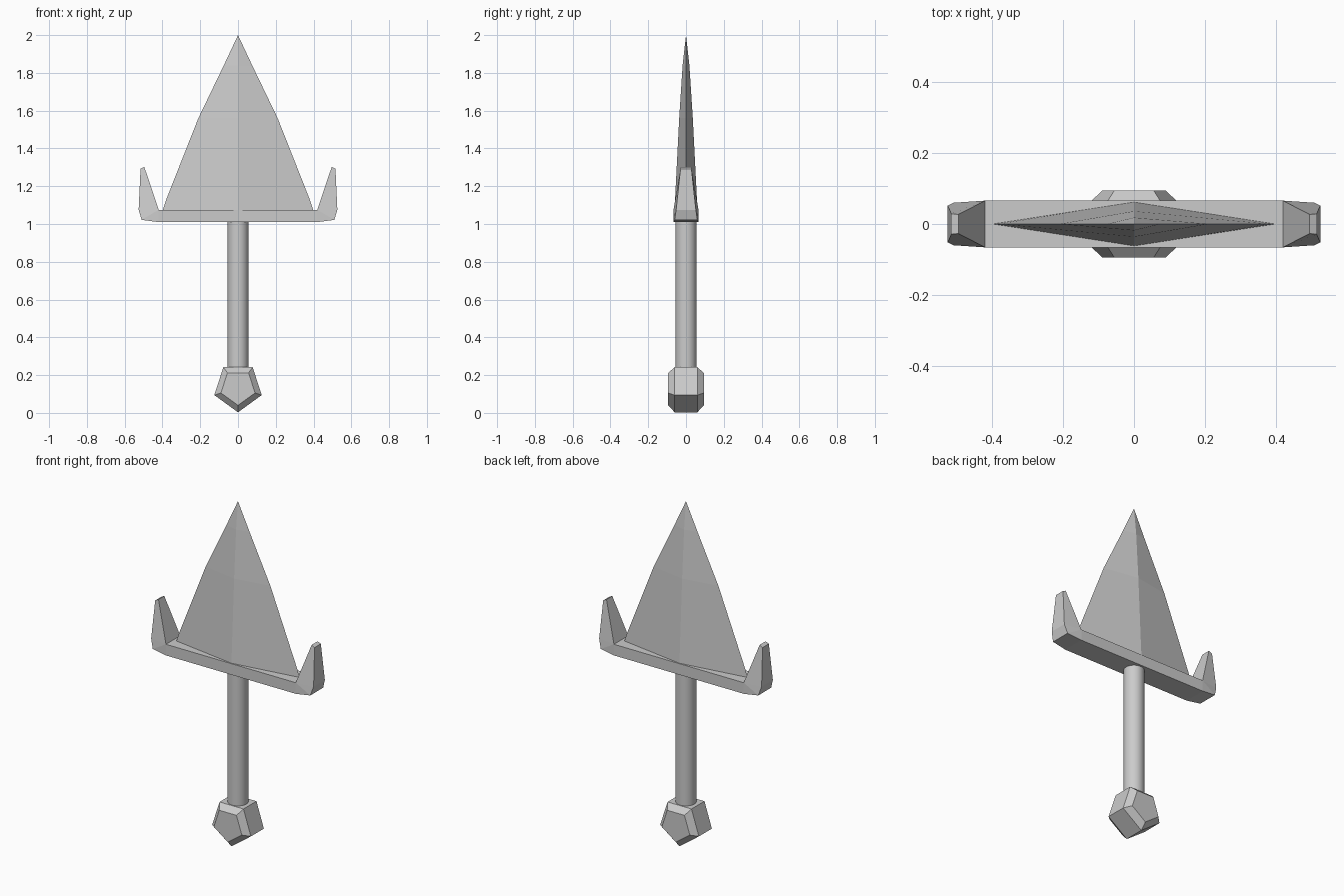
import bpy, bmesh
from math import sin, cos, tau

cube = bpy.data.objects.get("Cube")
if cube:
    bpy.data.objects.remove(cube)

steel = bpy.data.materials.new("grey steel")
steel.use_nodes = True
grey = (0.6, 0.6, 0.6, 1)
steel.diffuse_color = grey
steel.node_tree.nodes["Principled BSDF"].inputs["Base Color"].default_value = grey


def finish(name, bm):
    """Turn a bmesh into a named steel object."""
    bmesh.ops.remove_doubles(bm, verts=bm.verts, dist=1e-5)
    bmesh.ops.recalc_face_normals(bm, faces=bm.faces)
    mesh = bpy.data.meshes.new(name)
    bm.to_mesh(mesh)
    bm.free()
    mesh.materials.append(steel)
    obj = bpy.data.objects.new(name, mesh)
    bpy.context.collection.objects.link(obj)
    return obj


def loft(name, rings):
    """Bridge rings of equal point count and cap both ends."""
    bm = bmesh.new()
    loops = [[bm.verts.new(p) for p in ring] for ring in rings]
    n = len(loops[0])
    for a, b in zip(loops, loops[1:]):
        for i in range(n):
            j = (i + 1) % n
            bm.faces.new((a[i], a[j], b[j], b[i]))
    bm.faces.new(loops[0])
    bm.faces.new(loops[-1])
    return finish(name, bm)


# Blade: diamond sections (height, half width, half depth) up to a point
sections = [(1.07, 0.4, 0.062), (1.13, 0.38, 0.058), (1.56, 0.21, 0.036),
            (1.84, 0.075, 0.018)]
bm = bmesh.new()
loops = [[bm.verts.new(p) for p in ((w, 0, z), (0, d, z), (-w, 0, z), (0, -d, z))]
         for z, w, d in sections]
tip = bm.verts.new((0, 0, 2))
for i in range(4):
    j = (i + 1) % 4
    for a, b in zip(loops, loops[1:]):
        bm.faces.new((a[i], a[j], b[j], b[i]))
    bm.faces.new((loops[-1][i], loops[-1][j], tip))
bm.faces.new(loops[0])
finish("blade", bm)

# Crossguard: straight bar with tapering upturned horns,
# each station is (lower x, lower z, lower depth, upper x, upper z, upper depth)
stations = [(0, 1.01, 0.066, 0, 1.075, 0.066),
            (0.42, 1.01, 0.066, 0.42, 1.075, 0.066),
            (0.51, 1.022, 0.06, 0.42, 1.075, 0.066),
            (0.526, 1.075, 0.052, 0.42, 1.075, 0.066),
            (0.516, 1.292, 0.029, 0.496, 1.302, 0.027)]


def guard_ring(s, side):
    x0, z0, d0, x1, z1, d1 = s
    return [(side * x0, -d0, z0), (side * x0, d0, z0),
            (side * x1, d1, z1), (side * x1, -d1, z1)]


loft("crossguard", [guard_ring(s, -1) for s in reversed(stations)]
     + [guard_ring(s, 1) for s in stations[1:]])

# Grip: smooth round rod
grip = loft("grip", [[(0.055 * cos(tau * i / 32), 0.055 * sin(tau * i / 32), z)
                      for i in range(32)] for z in (0.2, 1.02)])
for poly in grip.data.polygons:
    poly.use_smooth = len(poly.vertices) == 4

# Pommel: five-sided block with chamfered front and back
loft("pommel", [[(r * sin(tau * i / 5), y, 0.135 - r * cos(tau * i / 5))
                 for i in range(5)]
                for y, r in ((-0.094, 0.095), (-0.06, 0.132),
                             (0.06, 0.132), (0.094, 0.095))])
